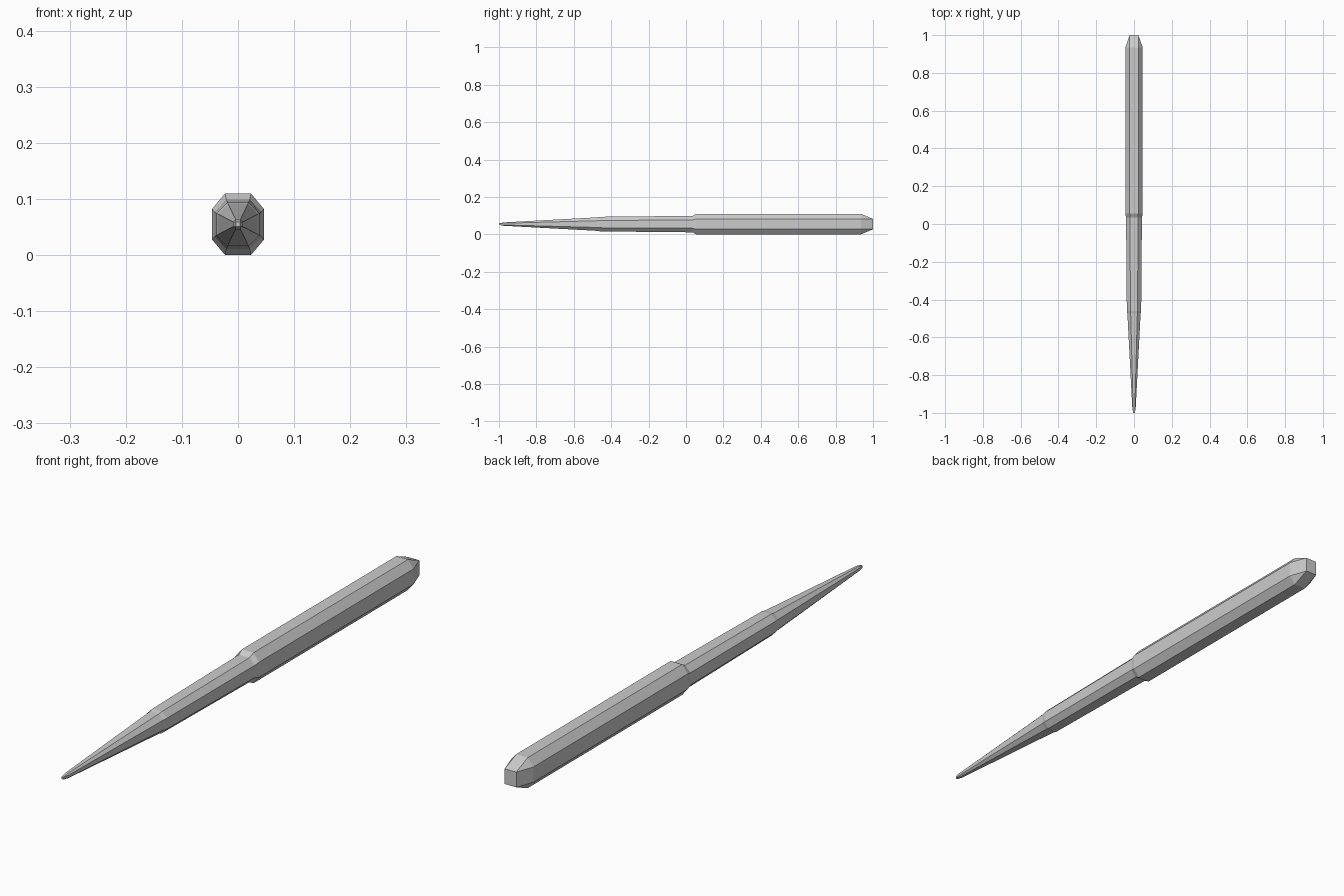
import bpy, bmesh

if "Cube" in bpy.data.objects:
    bpy.data.objects.remove(bpy.data.objects["Cube"])

ZC = 0.055  # height of the long axis


def ring(y, w, h, rect=False):
    """Chamfered octagon, or a rectangle with its corners doubled up."""
    a, b = w / 2, h / 2
    if rect:
        pts = [(w, h), (w, h), (-w, h), (-w, h), (-w, -h), (-w, -h), (w, -h), (w, -h)]
    else:
        pts = [(w, b), (a, h), (-a, h), (-w, b), (-w, -b), (-a, -h), (a, -h), (w, -b)]
    return [(x, y, ZC + z) for x, z in pts]


def loft(name, sections):
    bm = bmesh.new()
    rings = [[bm.verts.new(p) for p in ring(*s)] for s in sections]
    for r, s in zip(rings, rings[1:]):
        for i in range(8):
            j = (i + 1) % 8
            bm.faces.new((r[i], r[j], s[j], s[i]))
    bm.faces.new(rings[0])
    bm.faces.new(rings[-1])
    bmesh.ops.remove_doubles(bm, verts=bm.verts[:], dist=0.0005)
    bmesh.ops.recalc_face_normals(bm, faces=bm.faces[:])
    me = bpy.data.meshes.new(name)
    bm.to_mesh(me)
    bm.free()
    ob = bpy.data.objects.new(name, me)
    bpy.context.collection.objects.link(ob)
    return ob


# One tapered stick: blunt tip, narrow cone, slim shaft, thick handle, bevelled butt
loft("tapered_stick", [
    (-1.0, 0.004, 0.004, True),
    (-0.975, 0.009, 0.009),
    (-0.475, 0.035, 0.036),
    (-0.46, 0.038, 0.039),
    (0.035, 0.042, 0.044),
    (0.055, 0.046, 0.055),
    (0.935, 0.046, 0.055),
    (1.0, 0.023, 0.0275, True),
])
